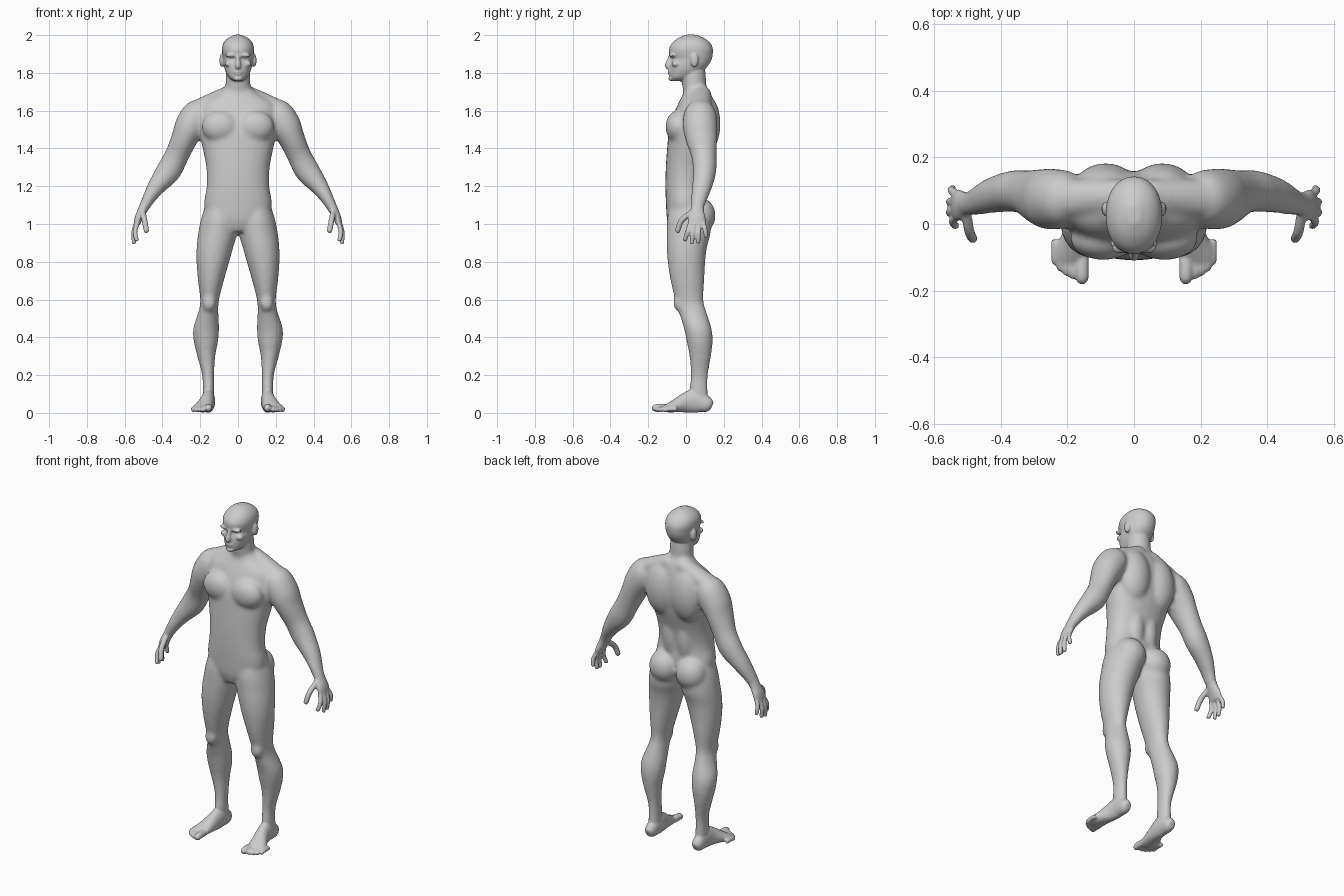
import bpy, bmesh, math
from mathutils import Vector, Matrix

X, Y, Z = Vector((1, 0, 0)), Vector((0, 1, 0)), Vector((0, 0, 1))


def spline(rows, steps=5):
    """Catmull-Rom interpolation of rows of numbers."""
    out = []
    for i in range(len(rows) - 1):
        a, b, c, d = (rows[max(0, min(len(rows) - 1, i + k))] for k in (-1, 0, 1, 2))
        for s in range(steps):
            t = s / steps
            out.append([q + .5 * t * (r - p + t * (2 * p - 5 * q + 4 * r - s4 + t * (3 * (q - r) + s4 - p)))
                        for p, q, r, s4 in zip(a, b, c, d)])
    return out + [list(rows[-1])]


def tube(bm, pts, up=Y, axis=None, power=1.0, both=True, n=28):
    """Closed loft through rows (x, y, z, radius_a, radius_b)."""
    pts = spline(pts)
    for side in ((1, -1) if both else (1,)):
        rings = []
        for i, (x, y, z, ra, rb) in enumerate(pts):
            d = axis or (Vector(pts[min(i + 1, len(pts) - 1)][:3]) - Vector(pts[max(i - 1, 0)][:3])).normalized()
            u = d.cross(up).normalized()
            v = u.cross(d)
            ring = []
            for k in range(n):
                c, s = math.cos(math.tau * k / n), math.sin(math.tau * k / n)
                c, s = (math.copysign(abs(w) ** power, w) for w in (c, s))
                p = Vector((x, y, z)) + u * ra * c + v * rb * s
                ring.append(bm.verts.new((p.x * side, p.y, p.z)))
            rings.append(ring)
        for r, q in zip(rings, rings[1:]):
            for k in range(n):
                bm.faces.new((r[k], r[(k + 1) % n], q[(k + 1) % n], q[k]))
        bm.faces.new(rings[0])
        bm.faces.new(rings[-1])


def stack(bm, rows, **kw):
    """Horizontal sections (z, x_min, x_max, y_front, y_back)."""
    tube(bm, [((a + b) / 2, (f + k) / 2, z, (b - a) / 2, (k - f) / 2) for z, a, b, f, k in rows], axis=Z, **kw)


def column(bm, rows, **kw):
    """Central sections (z, half_width, y_front, y_back)."""
    stack(bm, [(z, -w, w, f, k) for z, w, f, k in rows], both=False, **kw)


def blob(bm, pos, rad, both=True):
    for side in ((1, -1) if both else (1,)):
        m = Matrix.Translation((pos[0] * side, pos[1], pos[2])) @ Matrix.Diagonal((*rad, 1))
        bmesh.ops.create_uvsphere(bm, u_segments=24, v_segments=16, radius=1, matrix=m)


def digit(bm, base, mid, tip, r, up=Y):
    b, m, t = Vector(base), Vector(mid), Vector(tip)
    e = (t - m).normalized() * r * .6
    tube(bm, [(*b, r, r), (*m, r, r), (*(t - e), r * .9, r * .9), (*t, r * .45, r * .45)], up=up, n=14)


def fuse(bm, name, voxel, smooth):
    """Object that melts all overlapping volumes into one smooth skin."""
    bmesh.ops.recalc_face_normals(bm, faces=bm.faces)
    me = bpy.data.meshes.new(name)
    bm.to_mesh(me)
    bm.free()
    ob = bpy.data.objects.new(name, me)
    bpy.context.collection.objects.link(ob)
    r = ob.modifiers.new("fuse", 'REMESH')
    r.mode, r.voxel_size, r.use_smooth_shade = 'VOXEL', voxel, True
    s = ob.modifiers.new("smooth", 'SMOOTH')
    s.factor, s.iterations = .5, smooth
    return ob


core = bmesh.new()

# torso
column(core, [(.96, .07, -.08, .05), (1.02, .15, -.1, .08), (1.10, .18, -.106, .10),
              (1.2, .166, -.109, .095), (1.3, .168, -.107, .112), (1.4, .187, -.1, .14),
              (1.5, .207, -.09, .158), (1.58, .208, -.066, .156), (1.64, .19, -.04, .145),
              (1.69, .11, -.015, .13), (1.72, .07, -.01, .115)], power=.88)
blob(core, (.092, -.045, 1.515), (.1, .064, .085))       # pectorals
blob(core, (.085, .1, 1.53), (.1, .083, .16))            # shoulder blades
blob(core, (.045, .06, 1.25), (.055, .053, .16))         # lower back
blob(core, (.088, .072, 1.045), (.09, .085, .095))       # buttocks

# neck and trapezius
column(core, [(1.62, .08, 0, .14), (1.68, .078, -.01, .126), (1.73, .067, -.02, .109),
              (1.78, .065, -.025, .106), (1.84, .06, -.02, .1)])
tube(core, [(.03, .085, 1.69, .05, .05), (.12, .08, 1.655, .047, .055), (.2, .075, 1.615, .05, .06)])

# legs
stack(core, [(1.12, .03, .165, -.08, .1), (1.03, .002, .195, -.1, .13), (.95, .004, .211, -.102, .13),
             (.88, .024, .219, -.102, .112), (.8, .046, .22, -.097, .102), (.7, .075, .212, -.082, .097),
             (.6, .1, .2, -.058, .092), (.54, .104, .208, -.04, .107), (.45, .1, .237, -.012, .135),
             (.38, .105, .235, .003, .141), (.3, .12, .216, .018, .133), (.2, .126, .19, .024, .117),
             (.12, .125, .188, .018, .116), (.05, .125, .188, .03, .122)])
blob(core, (.152, -.035, .585), (.037, .033, .05))       # kneecaps

# arms
tube(core, [(.17, .075, 1.615, .05, .06), (.205, .075, 1.585, .083, .085), (.25, .075, 1.52, .084, .092),
            (.285, .082, 1.45, .07, .084), (.325, .095, 1.36, .064, .067), (.368, .098, 1.28, .066, .062),
            (.43, .085, 1.2, .049, .053), (.475, .068, 1.13, .034, .042), (.5, .06, 1.08, .028, .034)])

core_ob = fuse(core, "body_core", .01, 9)
evaluated = core_ob.evaluated_get(bpy.context.evaluated_depsgraph_get())
body = bmesh.new()
body.from_mesh(evaluated.to_mesh())
evaluated.to_mesh_clear()
bpy.data.objects.remove(core_ob)

# head
column(body, [(1.757, .022, -.07, -.02), (1.775, .048, -.085, .04), (1.81, .067, -.088, .09),
              (1.845, .076, -.085, .122), (1.875, .079, -.076, .137), (1.90, .083, -.088, .142),
              (1.93, .085, -.089, .142), (1.96, .076, -.072, .127), (1.985, .052, -.04, .094),
              (2.002, .018, 0, .055)], power=.93)
tube(body, [(0, -.076, 1.9, .011, .012), (0, -.086, 1.868, .011, .014), (0, -.096, 1.838, .016, .016),
            (0, -.088, 1.824, .012, .01)], both=False)   # nose
blob(body, (.036, -.073, 1.893), (.032, .017, .01))      # brows
blob(body, (.05, -.056, 1.848), (.022, .02, .016))       # cheekbones
blob(body, (0, -.085, 1.806), (.024, .012, .006), False)  # upper lip
blob(body, (0, -.084, 1.793), (.02, .012, .006), False)  # lower lip
blob(body, (0, -.076, 1.77), (.025, .018, .014), False)  # chin
blob(body, (.086, .045, 1.866), (.012, .022, .036))      # ears

# hands
tube(body, [(.488, .063, 1.11, .028, .034), (.507, .06, 1.07, .025, .036), (.524, .057, 1.035, .022, .046),
            (.536, .056, 1.0, .016, .046), (.538, .056, .992, .01, .04)])
for knuckle, mid, tip in (((.53, .025, 1.01), (.545, .008, .96), (.535, -.008, .908)),
                          ((.537, .045, 1.01), (.553, .036, .955), (.55, .03, .893)),
                          ((.537, .068, 1.01), (.553, .067, .955), (.549, .064, .896)),
                          ((.53, .088, 1.015), (.548, .1, .975), (.545, .108, .928))):
    digit(body, knuckle, mid, tip, .0125)
digit(body, (.505, .035, 1.065), (.495, -.022, 1.02), (.483, -.048, .955), .0155)

# feet
tube(body, [(.157, .137, .034, .016, .022), (.157, .115, .043, .032, .041), (.157, .05, .062, .036, .062),
            (.163, 0, .054, .038, .054), (.176, -.05, .039, .046, .037), (.188, -.09, .027, .053, .025),
            (.192, -.118, .02, .047, .016)], up=Z)
for x, y, r in ((.156, -.18, .02), (.184, -.165, .014), (.203, -.155, .0135), (.221, -.142, .013), (.237, -.122, .0125)):
    digit(body, (x, y + .075, r + .008), (x, y + .03, r + .008), (x, y, r), r, up=Z)

fuse(body, "body", .006, 3)
